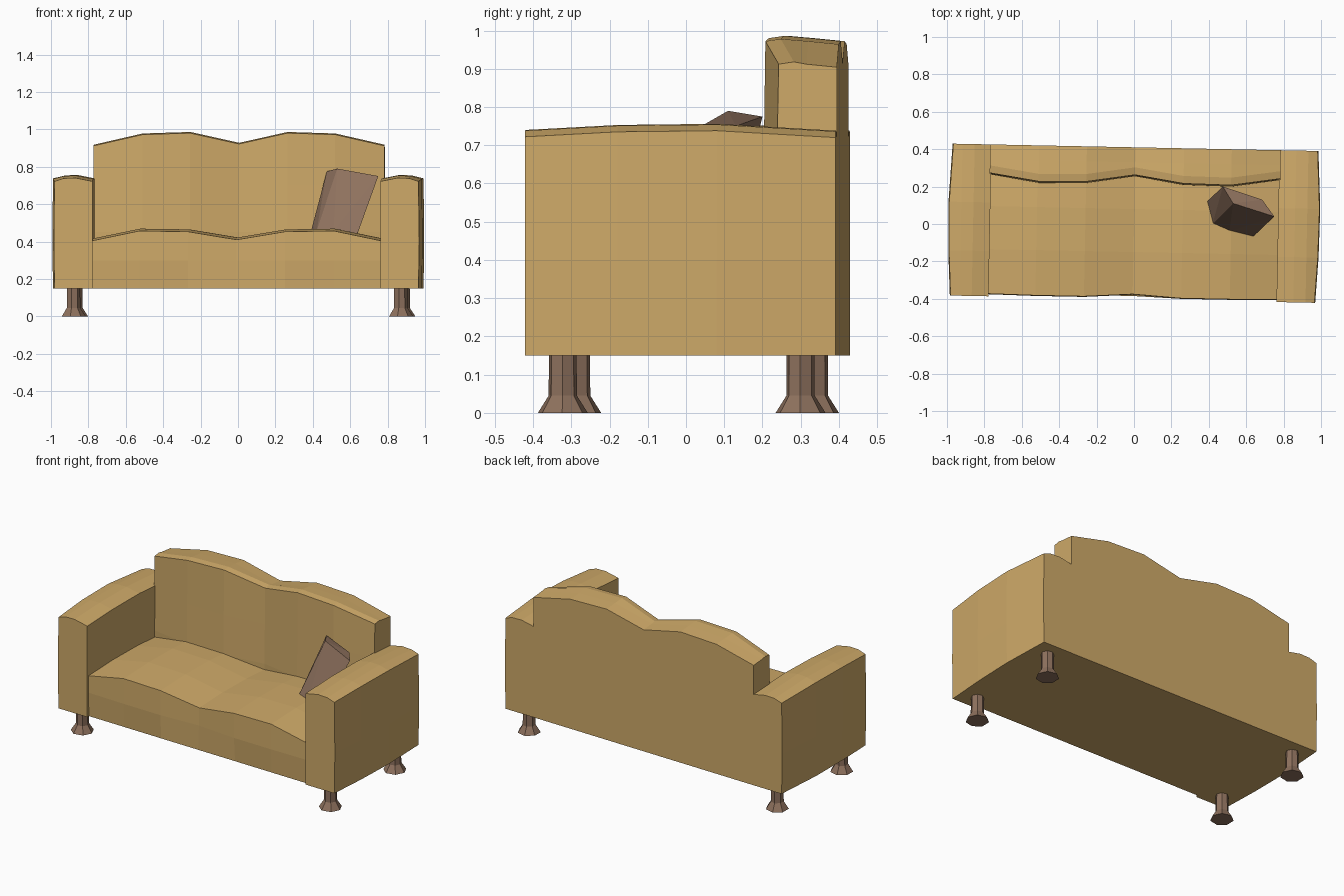
import bpy, bmesh, math
from mathutils import Matrix, Vector

if "Cube" in bpy.data.objects:
    bpy.data.objects.remove(bpy.data.objects["Cube"])

TURN = Matrix.Rotation(-0.02, 4, 'Z')   # whole sofa sits slightly turned


def material(name, col):
    m = bpy.data.materials.new(name)
    m.diffuse_color = (*col, 1)
    m.use_nodes = True
    m.node_tree.nodes["Principled BSDF"].inputs["Base Color"].default_value = m.diffuse_color
    return m


FABRIC = material("tan_fabric", (0.62, 0.40, 0.14))
BROWN = material("brown", (0.27, 0.165, 0.11))


def finish(name, bm, mat, turn=TURN):
    bmesh.ops.recalc_face_normals(bm, faces=bm.faces)
    me = bpy.data.meshes.new(name)
    bm.transform(turn)
    bm.to_mesh(me)
    bm.free()
    me.materials.append(mat)
    ob = bpy.data.objects.new(name, me)
    bpy.context.collection.objects.link(ob)
    return ob


def loft(name, rings, mat):
    """Skin a row of closed cross-sections and cap both ends."""
    bm = bmesh.new()
    vs = [[bm.verts.new(p) for p in r] for r in rings]
    n = len(rings[0])
    for a, b in zip(vs, vs[1:]):
        for i in range(n):
            j = (i + 1) % n
            bm.faces.new((a[i], a[j], b[j], b[i]))
    bm.faces.new(vs[0])
    bm.faces.new(vs[-1])
    return finish(name, bm, mat)


def both_sides(half):
    """Mirror x>=0 stations to a full left-to-right row."""
    return [(-s[0], *s[1:]) for s in reversed(half[1:])] + half


# Seat: x, front y, front edge z
seat = both_sides([(0, -0.375, 0.41), (0.26, -0.392, 0.453),
                   (0.52, -0.392, 0.457), (0.77, -0.388, 0.405)])
loft("seat", [[(x, -0.385, 0.15), (x, y - 0.003, 0.30), (x, y, z),
               (x, -0.15, z + 0.012), (x, 0.08, z + 0.012), (x, 0.3, z),
               (x, 0.3, 0.15)] for x, y, z in seat], FABRIC)

# Backrest: x, front y, top z
back = both_sides([(0, 0.263, 0.922), (0.26, 0.222, 0.98),
                   (0.515, 0.218, 0.972), (0.777, 0.258, 0.912)])
loft("backrest", [[(x, 0.41, 0.15), (x, y, 0.15), (x, y - 0.008, 0.45),
                   (x, y - 0.004, 0.70), (x, y, z), (x, y + 0.04, z + 0.006),
                   (x, 0.33, z), (x, 0.41, z - 0.008)]
                  for x, y, z in back], FABRIC)

# Arms: y, outer x, outer edge z
arm = [(-0.402, 0.977, 0.722), (-0.16, 0.99, 0.735), (0.1, 0.994, 0.738),
       (0.41, 0.978, 0.72)]
for side, s in (("left", -1), ("right", 1)):
    loft(side + "_arm", [[(s * (x - 0.004), y, 0.15), (s * x, y, 0.4),
                          (s * (x - 0.004), y, z),
                          (s * 0.925, y, z + 0.016), (s * 0.86, y, z + 0.018),
                          (s * 0.77, y, z), (s * 0.77, y, 0.15)]
                         for y, x, z in arm], FABRIC)

    # Flared legs
    for end, cy in (("front", -0.305), ("rear", 0.317)):
        loft(f"{side}_{end}_leg",
             [[(s * 0.875 + r * math.cos(i * math.tau / 7),
                cy + r * math.sin(i * math.tau / 7), z) for i in range(7)]
              for z, r in ((0, 0.067), (0.045, 0.038), (0.16, 0.037))], BROWN)

# Leaning cushion, faceted hull
bm = bmesh.new()
for p in ((0.39, 0.12, 0.455), (0.42, 0.0, 0.455), (0.51, -0.04, 0.455),
          (0.64, -0.065, 0.445), (0.58, 0.07, 0.44),
          (0.475, 0.2, 0.775), (0.53, 0.11, 0.79), (0.75, 0.04, 0.75),
          (0.685, 0.13, 0.75)):
    bm.verts.new(p)
bmesh.ops.convex_hull(bm, input=bm.verts)
finish("cushion", bm, BROWN, Matrix.Identity(4))
